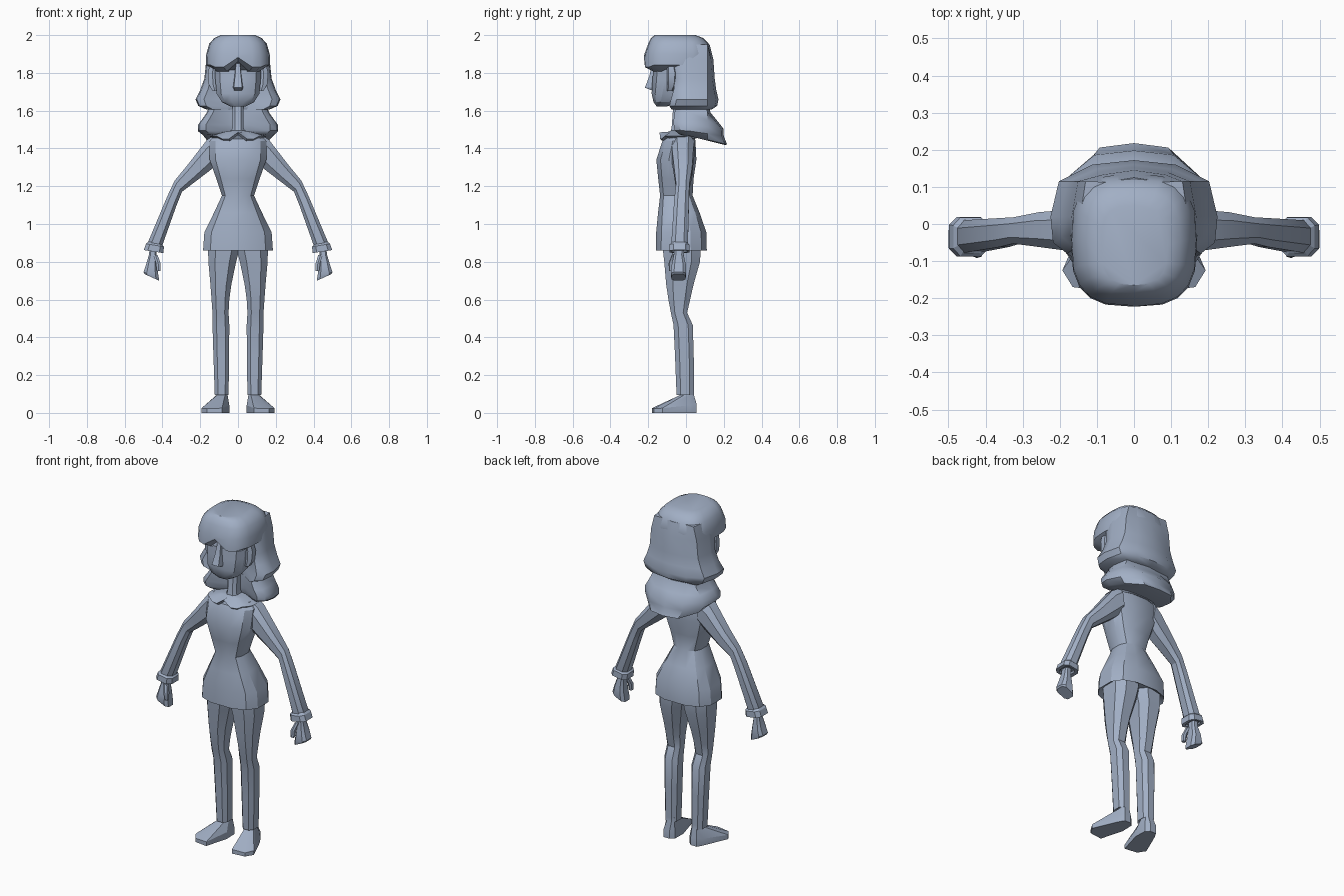
import bpy, bmesh, math

mat = bpy.data.materials.new("blue_grey")
mat.diffuse_color = (0.36, 0.43, 0.56, 1)


def ring(a, b, y0, y1, n=12, p=0.75, turn=0.5):
    """Rounded ring spanning a..b in the x/z plane and y0..y1 in depth."""
    pts = []
    for i in range(n):
        t = 2 * math.pi * (i + turn) / n
        c, s = math.cos(t), math.sin(t)
        k = 1 / math.cos(math.pi / n) if turn == 0.5 else 1
        u = max(-1, min(1, math.copysign(abs(c * k) ** p, c)))
        v = max(-1, min(1, math.copysign(abs(s * k) ** p, s)))
        pts.append(((a[0] + b[0]) / 2 + u * (b[0] - a[0]) / 2,
                    (y0 + y1) / 2 + v * (y1 - y0) / 2,
                    (a[1] + b[1]) / 2 + u * (b[1] - a[1]) / 2))
    return pts


def level(z, w, y0, y1, **kw):
    return ring((-w, z), (w, z), y0, y1, **kw)


def loft(name, rings, mirror=False, angle=28):
    """Skin a list of equal-length rings and cap both ends."""
    bm = bmesh.new()
    loops = [[bm.verts.new(p) for p in r] for r in rings]
    n = len(loops[0])
    for lo, hi in zip(loops, loops[1:]):
        for i in range(n):
            j = (i + 1) % n
            bm.faces.new((lo[i], lo[j], hi[j], hi[i]))
    bm.faces.new(loops[0][::-1])
    bm.faces.new(loops[-1])
    bmesh.ops.recalc_face_normals(bm, faces=bm.faces)
    me = bpy.data.meshes.new(name)
    bm.to_mesh(me)
    bm.free()
    me.materials.append(mat)
    ob = bpy.data.objects.new(name, me)
    bpy.context.collection.objects.link(ob)
    bpy.ops.object.select_all(action='DESELECT')
    ob.select_set(True)
    bpy.context.view_layer.objects.active = ob
    bpy.ops.object.shade_smooth_by_angle(angle=math.radians(angle))
    if mirror:
        ob.modifiers.new("mirror", 'MIRROR').use_mirror_merge = False
    return ob


# Jacket: flared hem, narrow waist, square chest, sloping shoulders
loft("jacket", [level(z, w, y0, y1) for z, w, y0, y1 in [
    (0.88, 0.155, -0.125, 0.08), (0.86, 0.185, -0.16, 0.11),
    (0.955, 0.178, -0.158, 0.108), (1.06, 0.127, -0.148, 0.072),
    (1.15, 0.085, -0.137, 0.035), (1.24, 0.115, -0.147, 0.04),
    (1.34, 0.15, -0.157, 0.055), (1.44, 0.15, -0.125, 0.05),
    (1.475, 0.12, -0.105, 0.04)]])

# Collar: thin flared sheet with pointed flaps and a front notch
outer = level(1.465, 0.15, -0.14, 0.06, n=24, p=0.85, turn=0)
flap = []
for x, y, z in outer:
    if y < -0.05:
        z += 0.02 if abs(x) < 0.01 else (-0.014 if 0.03 < abs(x) < 0.09 else 0)
    flap.append((x, y, z))
loft("collar", [[(x * 0.9, y * 0.9, z - 0.012) for x, y, z in flap], flap,
                level(1.488, 0.075, -0.095, 0.03, n=24, turn=0),
                level(1.495, 0.03, -0.08, 0.01, n=24, turn=0)])

# Sleeves
loft("sleeve", [ring(a, b, y0, y1, n=8) for a, b, y0, y1 in [
    ((0.10, 1.33), (0.12, 1.475), -0.075, 0.045),
    ((0.14, 1.29), (0.165, 1.445), -0.075, 0.04),
    ((0.225, 1.225), (0.265, 1.315), -0.062, 0.032),
    ((0.297, 1.17), (0.335, 1.23), -0.053, 0.018),
    ((0.325, 1.10), (0.375, 1.145), -0.062, 0.016),
    ((0.403, 0.88), (0.478, 0.90), -0.078, 0.01),
    ((0.41, 0.86), (0.475, 0.865), -0.075, 0.005)]], mirror=True)

# Cuffs with an open end
loft("cuff", [ring(a, b, y0, y1, n=8, p=0.6) for a, b, y0, y1 in [
    ((0.41, 0.90), (0.47, 0.91), -0.07, 0.0),
    ((0.392, 0.88), (0.487, 0.895), -0.087, 0.018),
    ((0.395, 0.846), (0.499, 0.862), -0.088, 0.019),
    ((0.415, 0.85), (0.48, 0.86), -0.075, 0.005),
    ((0.42, 0.87), (0.475, 0.88), -0.07, 0.0)]], mirror=True)

# Hands and thumbs
loft("hand", [ring(a, b, y0, y1, n=8, p=0.6) for a, b, y0, y1 in [
    ((0.43, 0.88), (0.465, 0.89), -0.062, -0.01),
    ((0.433, 0.83), (0.472, 0.835), -0.065, -0.012),
    ((0.428, 0.77), (0.487, 0.785), -0.076, 0.0),
    ((0.42, 0.72), (0.5, 0.745), -0.08, 0.0),
    ((0.418, 0.70), (0.495, 0.735), -0.076, -0.003)]], mirror=True)
loft("thumb", [ring(a, b, y0, y1, n=6, p=0.7) for a, b, y0, y1 in [
    ((0.425, 0.835), (0.45, 0.84), -0.075, -0.045),
    ((0.41, 0.79), (0.435, 0.795), -0.092, -0.062),
    ((0.41, 0.752), (0.43, 0.752), -0.09, -0.068)]], mirror=True)

# Trouser legs
loft("leg", [ring((x0, z), (x1, z), y0, y1, n=8) for z, x0, x1, y0, y1 in [
    (0.92, -0.01, 0.155, -0.125, 0.08), (0.86, -0.006, 0.158, -0.122, 0.078),
    (0.80, 0.01, 0.157, -0.115, 0.074), (0.68, 0.035, 0.146, -0.105, 0.04),
    (0.60, 0.046, 0.14, -0.093, 0.022), (0.53, 0.05, 0.135, -0.08, 0.006),
    (0.465, 0.046, 0.135, -0.066, 0.036), (0.30, 0.047, 0.13, -0.058, 0.041),
    (0.095, 0.05, 0.123, -0.05, 0.042), (0.10, 0.06, 0.113, -0.04, 0.032)]],
    mirror=True)

# Shoes: wedge with toes turned outward
sole = [(0.048, 0.035), (0.046, -0.04), (0.085, -0.18), (0.165, -0.17),
        (0.193, -0.125), (0.13, 0.02), (0.11, 0.055), (0.07, 0.055)]
ankle = [(0.057, 0.03), (0.055, -0.01), (0.068, -0.03), (0.095, -0.03),
         (0.11, -0.01), (0.113, 0.025), (0.1, 0.042), (0.068, 0.042)]
lip = [0.04, 0.04, 0.025, 0.022, 0.025, 0.04, 0.05, 0.05]
loft("shoe", [[(x, y, 0) for x, y in sole],
              [(x, y, h) for (x, y), h in zip(sole, lip)],
              [(x, y, 0.095) for x, y in ankle],
              [(x, y, 0.12) for x, y in ankle]], mirror=True, angle=20)

# Neck and face
loft("neck", [level(z, w, y0, y1, n=8) for z, w, y0, y1 in [
    (1.46, 0.045, -0.09, 0.02), (1.51, 0.03, -0.076, 0.0),
    (1.66, 0.03, -0.065, 0.0)]])
loft("face", [level(z, w, y0, y1) for z, w, y0, y1 in [
    (1.622, 0.04, -0.155, -0.10), (1.645, 0.085, -0.172, -0.05),
    (1.69, 0.113, -0.182, 0.0), (1.76, 0.12, -0.178, 0.03),
    (1.86, 0.125, -0.17, 0.03)]])
loft("nose", [[(-w, -0.165, z), (w, -0.165, z), (w * 0.8, y, z), (-w * 0.8, y, z)]
              for z, w, y in [(1.705, 0.024, -0.175), (1.722, 0.028, -0.218),
                              (1.78, 0.02, -0.195), (1.85, 0.013, -0.178)]])
loft("ear", [ring((x0, z), (x1, z), -0.1, y1, n=6) for z, x0, x1, y1 in [
    (1.705, 0.11, 0.135, -0.07), (1.74, 0.11, 0.155, -0.055),
    (1.80, 0.11, 0.16, -0.05), (1.84, 0.11, 0.15, -0.06)]], mirror=True)

# Hair cap with a fringe that parts in the middle
cap = []
for z, w, y0, y1 in [(1.82, 0.13, -0.178, 0.12), (1.842, 0.17, -0.223, 0.13),
                     (1.90, 0.168, -0.22, 0.135), (1.955, 0.152, -0.2, 0.12),
                     (1.985, 0.125, -0.185, 0.09), (2.0, 0.09, -0.165, 0.05)]:
    r = level(z, w, y0, y1, n=20, p=0.68, turn=0)
    if z < 1.85:
        r = [(x, y, z + 0.04 if abs(x) < 0.01 and y < 0 else
              z - 0.012 * (y < -0.1 and abs(x) < 0.12)) for x, y, z in r]
    cap.append(r)
loft("hair_cap", cap, angle=32)


def lock(z, w, front, inner, back, drop=0.0):
    """Crescent ring wrapping the back of the head; drop lowers the rear."""
    side = [(0.28, inner), (0.80, front), (0.97, front + 0.03),
            (1.0, 0.02), (0.90, 0.115 if back > 0.12 else back * 0.85),
            (0.5, back - 0.012)]
    half = [(x * w, y) for x, y in side]
    pts = [(0, inner)] + half + [(0, back)] + [(-x, y) for x, y in half[::-1]]
    return [(x, y, z - drop * max(0, y) / 0.2) for x, y in pts]


# Long hair: upper curl tucked in above a second flipped curl
loft("hair_upper", [lock(*a) for a in [
    (1.95, 0.145, -0.07, -0.05, 0.125), (1.87, 0.168, -0.075, -0.05, 0.145),
    (1.77, 0.178, -0.06, -0.04, 0.152), (1.71, 0.20, -0.065, -0.03, 0.16),
    (1.66, 0.225, -0.08, -0.03, 0.172), (1.625, 0.21, -0.088, -0.03, 0.165),
    (1.605, 0.165, -0.075, -0.02, 0.135)]], angle=40)
loft("hair_lower", [lock(*a) for a in [
    (1.63, 0.15, -0.05, -0.02, 0.12), (1.59, 0.165, -0.06, -0.02, 0.13),
    (1.555, 0.19, -0.065, -0.02, 0.165, 0.01),
    (1.525, 0.213, -0.065, -0.02, 0.198, 0.02),
    (1.495, 0.213, -0.06, -0.015, 0.20, 0.03),
    (1.475, 0.185, -0.035, -0.005, 0.218, 0.05),
    (1.47, 0.16, -0.02, 0.0, 0.205, 0.05)]], angle=40)
